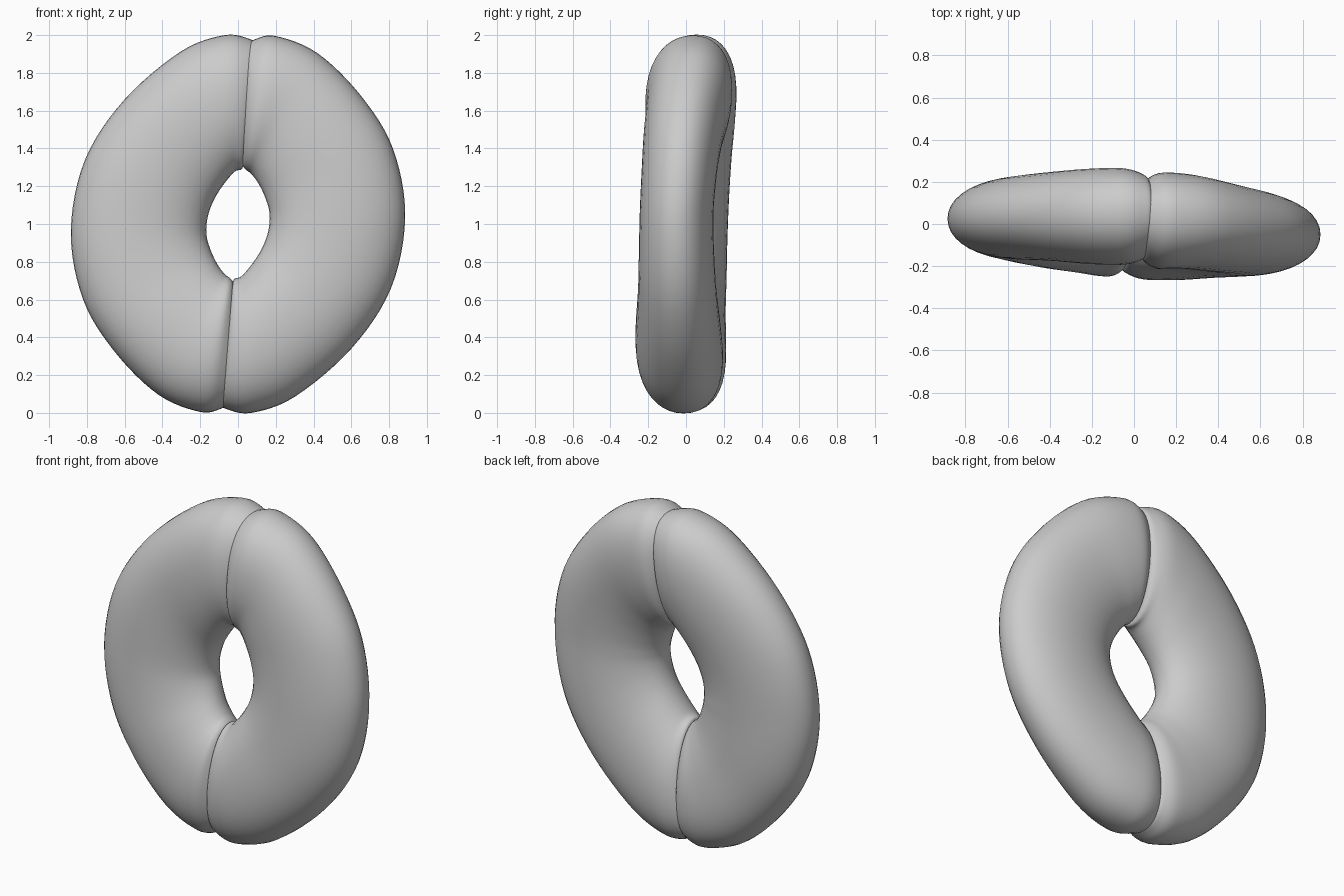
import bpy, bmesh, math
from mathutils import Vector

if "Cube" in bpy.data.objects:
    bpy.data.objects.remove(bpy.data.objects["Cube"])

# Sections of one half, seam to seam: outer x, outer z, inner x, inner z, half thickness
SECTIONS = [
    (0.09, 1.955, 0.03, 1.33, 0.165),
    (0.06, 1.98, 0.02, 1.29, 0.20),
    (-0.07, 2.00, -0.02, 1.275, 0.228),
    (-0.30, 1.915, -0.09, 1.19, 0.226),
    (-0.60, 1.66, -0.14, 1.10, 0.21),
    (-0.81, 1.34, -0.165, 1.01, 0.20),
    (-0.885, 0.96, -0.165, 0.93, 0.195),
    (-0.82, 0.60, -0.14, 0.85, 0.20),
    (-0.65, 0.32, -0.105, 0.78, 0.21),
    (-0.42, 0.095, -0.07, 0.735, 0.222),
    (-0.20, 0.005, -0.045, 0.715, 0.228),
    (-0.09, 0.022, -0.03, 0.70, 0.20),
    (-0.05, 0.05, -0.02, 0.67, 0.165),
]
LEFT_Y = [.03, .033, .036, .036, .035, .03, .025, .015, 0, -.01, -.02, -.02, -.02]
RIGHT_Y = [.015, .015, .015, .01, -.015, -.035, -.05, -.05, -.045, -.04, -.034, -.03, -.03]
SIDES, STEPS, POWER = 40, 6, 2.1


def spline(points, i, t):
    """Catmull-Rom interpolation between section i and i + 1."""
    n = len(points) - 1
    a, b, c, d = (points[min(max(k, 0), n)] for k in (i - 1, i, i + 1, i + 2))
    return [0.5 * (2 * q + (r - p) * t + (2 * p - 5 * q + 4 * r - s) * t * t
                   + (3 * q - p - 3 * r + s) * t ** 3) for p, q, r, s in zip(a, b, c, d)]


def rounded(v):
    return math.copysign(abs(v) ** (2 / POWER), v)


def half(name, sections):
    rows = [spline(sections, i, k / STEPS)
            for i in range(len(sections) - 1) for k in range(STEPS)]
    rows.append(sections[-1])
    bm = bmesh.new()
    rings = []
    for j, (ox, oz, ix, iz, ht, cy) in enumerate(rows):
        outer, inner = Vector((ox, cy, oz)), Vector((ix, cy, iz))
        mid, reach = (outer + inner) / 2, (outer - inner) / 2
        near_end = abs(2 * j / (len(rows) - 1) - 1)
        ring = []
        for s in range(SIDES):
            a = 2 * math.pi * s / SIDES
            # Egg-shaped section, fuller towards the outside and leaning back at the ends
            u = rounded(math.cos(a)) + 0.17 * near_end * math.sin(a) ** 2
            p = mid + reach * u
            p.y += ht * rounded(math.sin(a)) + 0.03 * near_end * math.cos(a)
            ring.append(bm.verts.new(p))
        rings.append(ring)
    for r0, r1 in zip(rings, rings[1:]):
        for s in range(SIDES):
            t = (s + 1) % SIDES
            bm.faces.new((r0[s], r0[t], r1[t], r1[s]))
    bm.faces.new(rings[0])
    bm.faces.new(rings[-1])
    bmesh.ops.recalc_face_normals(bm, faces=bm.faces)
    mesh = bpy.data.meshes.new(name)
    bm.to_mesh(mesh)
    bm.free()
    obj = bpy.data.objects.new(name, mesh)
    bpy.context.collection.objects.link(obj)
    bpy.ops.object.select_all(action='DESELECT')
    obj.select_set(True)
    bpy.context.view_layer.objects.active = obj
    bpy.ops.object.shade_smooth_by_angle(angle=math.radians(40))


# Left lobe
half("left_lobe", [s + (y,) for s, y in zip(SECTIONS, LEFT_Y)])

# Right lobe: same outline turned half a turn about the hole
turned = [(-ox, 2 - oz, -ix, 2 - iz, ht) for ox, oz, ix, iz, ht in reversed(SECTIONS)]
half("right_lobe", [s + (y,) for s, y in zip(turned, RIGHT_Y)])
